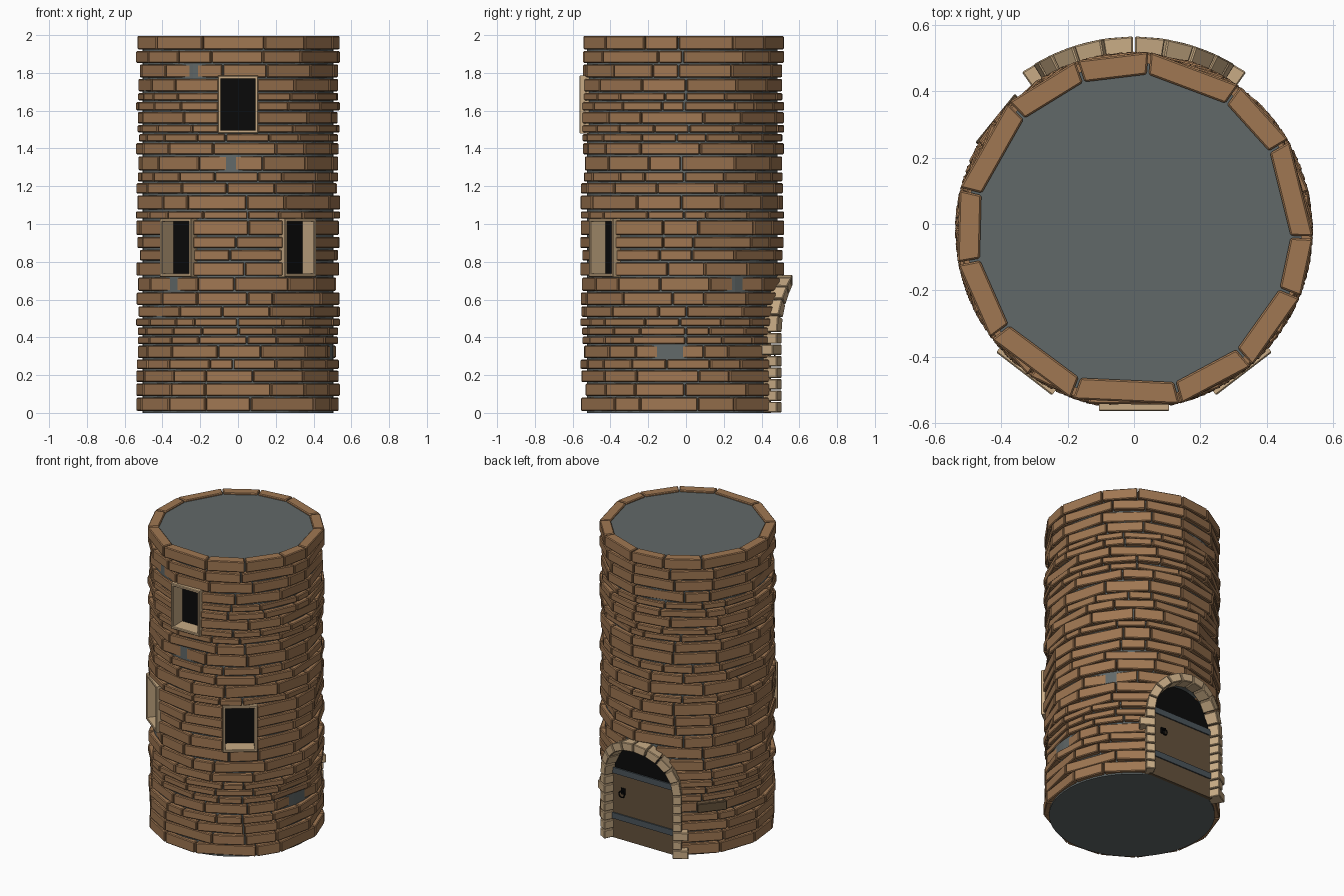
import bpy, bmesh, math, random
from mathutils import Matrix, Vector

random.seed(4)
if "Cube" in bpy.data.objects:
    bpy.data.objects.remove(bpy.data.objects["Cube"])

CY = -0.02                      # tower axis sits slightly forward
R = 0.54                        # outer radius of the brickwork
FRONT, BACK = -math.pi / 2, math.pi / 2


def material(name, rgb):
    m = bpy.data.materials.new(name)
    m.use_nodes = True
    m.diffuse_color = (*rgb, 1)
    bsdf = m.node_tree.nodes["Principled BSDF"]
    bsdf.inputs["Base Color"].default_value = (*rgb, 1)
    bsdf.inputs["Roughness"].default_value = 0.9
    return m


BRICK = material("brick brown", (0.35, 0.185, 0.085))
MORTAR = material("mortar grey", (0.12, 0.14, 0.14))
STONE = material("pale stone", (0.58, 0.41, 0.235))
WOOD = material("dark wood", (0.13, 0.085, 0.045))
IRON = material("iron grey", (0.07, 0.09, 0.105))
DARK = material("opening black", (0.003, 0.003, 0.003))


def finish(name, bm, mats, bevel=0):
    bmesh.ops.recalc_face_normals(bm, faces=bm.faces)
    me = bpy.data.meshes.new(name)
    bm.to_mesh(me)
    bm.free()
    for m in mats:
        me.materials.append(m)
    ob = bpy.data.objects.new(name, me)
    bpy.context.scene.collection.objects.link(ob)
    if bevel:
        mod = ob.modifiers.new("Bevel", "BEVEL")
        mod.width, mod.segments = bevel, 1
    return ob


def polar(a, r, z):
    return Vector((r * math.cos(a), CY + r * math.sin(a), z))


def prism(bm, near, far):
    """Solid between two matching loops of points."""
    a = [bm.verts.new(p) for p in near]
    b = [bm.verts.new(p) for p in far]
    faces = [bm.faces.new(a), bm.faces.new(b[::-1])]
    for i in range(len(a)):
        j = (i + 1) % len(a)
        faces.append(bm.faces.new((a[i], b[i], b[j], a[j])))
    return faces


def wall_block(bm, corners, r0, r1):
    """Block whose (angle, height) corners are wrapped on the wall."""
    prism(bm, [polar(a, r0, z) for a, z in corners], [polar(a, r1, z) for a, z in corners])


def box(bm, x0, x1, y0, y1, z0, z1):
    rect = [(x0, z0), (x1, z0), (x1, z1), (x0, z1)]
    return prism(bm, [(x, y0, z) for x, z in rect], [(x, y1, z) for x, z in rect])


# Windows: angle, bottom, top
WINDOWS = [(FRONT, 1.48, 1.785), (FRONT - 0.655, 0.72, 1.03), (FRONT + 0.655, 0.72, 1.03)]
ARCH_Z, ARCH_IN, ARCH_OUT = 0.425, 0.25, 0.305
WRAP = 0.56                     # radius at which the arch is wrapped


def blocked_arcs(z0, z1):
    zm = (z0 + z1) / 2
    arcs = [(a - 0.192, a + 0.192) for a, lo, hi in WINDOWS if lo < zm < hi]
    up = max(0, z0 * 0.6 + z1 * 0.4 - ARCH_Z)
    if up < 0.28:
        half = math.sqrt(0.28 ** 2 - up ** 2) / WRAP
        arcs.append((BACK - half, BACK + half))
    return sorted(arcs)


# Brick courses, heights from the top down in hundredths
heights = [8, 7.2, 7.7, 7.4, 4.8, 5.3, 6.9, 4.8, 4.8, 6.9, 8.5, 5.8, 6.4, 8.5, 4.8,
           8.7, 6.9, 6.6, 8, 8, 7.4, 6.4, 4.8, 4.8, 4.8, 7.4, 5.8, 6.9, 7.4, 8]
scale = 1.995 / sum(heights)
bm = bmesh.new()
top = 2.0
for row, h in enumerate(heights):
    z1, z0 = top - 0.004, top - h * scale + 0.005
    top -= h * scale
    rout = R if row == 0 else random.choice((R, R, 0.531))
    arcs = blocked_arcs(z0, z1)
    if arcs:
        ends = arcs[1:] + [(arcs[0][0] + math.tau, 0)]
        free = [(a[1], b[0]) for a, b in zip(arcs, ends)]
    else:
        start = math.radians(85) if row % 5 == 0 else random.uniform(0, 6)
        free = [(start, start + math.tau)]
    length = 0.255 if h > 6 else 0.2
    for a0, a1 in free:
        n = max(1, round((a1 - a0) * R / length))
        step = (a1 - a0) / n
        cuts = [a0] + [a0 + step * (i + random.uniform(-0.27, 0.27)) for i in range(1, n)] + [a1]
        for c0, c1 in zip(cuts, cuts[1:]):
            c0, c1 = c0 + 0.007, c1 - 0.007
            wall_block(bm, [(c0, z0), (c1, z0), (c1, z1), (c0, z1)], 0.472, rout)
finish("brick_courses", bm, [BRICK], 0.005)

# Mortar core with pockets for the door and windows
bm = bmesh.new()
bmesh.ops.create_cone(bm, cap_ends=True, segments=64, radius1=0.505, radius2=0.505, depth=1.985,
                      matrix=Matrix.Translation((0, CY, 0.9925)))
core = finish("mortar_core", bm, [MORTAR])


def arch_profile(half, bottom, n=16):
    pts = [(-half, bottom), (half, bottom)]
    return pts + [(half * math.cos(math.pi * i / n), ARCH_Z + half * math.sin(math.pi * i / n))
                  for i in range(n + 1)]


def window_matrix(angle):
    # local y points outward from the wall, local x runs along it
    return Matrix.Translation((0, CY, 0)) @ Matrix.Rotation(angle - BACK, 4, "Z")


bm = bmesh.new()
for angle, lo, hi in WINDOWS:
    faces = box(bm, -0.1, 0.1, 0.435, 0.7, lo + 0.005, hi - 0.005)
    verts = list({v for f in faces for v in f.verts})
    bmesh.ops.transform(bm, matrix=window_matrix(angle), verts=verts)
prof = arch_profile(0.26, -0.1)
prism(bm, [(x, 0.43, z) for x, z in prof], [(x, 0.7, z) for x, z in prof])
cutter = finish("opening_cutter", bm, [])
cutter.hide_render = True
cutter.hide_set(True)
cutter.display_type = "WIRE"
mod = core.modifiers.new("Openings", "BOOLEAN")
mod.operation, mod.solver, mod.object = "DIFFERENCE", "EXACT", cutter

# Window frames: a lined pocket with a black back
for name, (angle, lo, hi) in zip(("upper_window", "right_window", "left_window"), WINDOWS):
    bm = bmesh.new()
    loops = []
    for inset, y in ((0, 0.44), (0, 0.54), (0.004, 0.544), (0.014, 0.544), (0.017, 0.54), (0.017, 0.445)):
        w = 0.106 - inset
        loops.append([bm.verts.new(p) for p in ((-w, y, lo + inset), (w, y, lo + inset),
                                                (w, y, hi - inset), (-w, y, hi - inset))])
    for p, q in zip(loops, loops[1:]):
        for i in range(4):
            j = (i + 1) % 4
            bm.faces.new((p[i], p[j], q[j], q[i]))
    bm.faces.new(loops[0])
    bm.faces.new(loops[-1]).material_index = 1
    bmesh.ops.transform(bm, matrix=window_matrix(angle), verts=bm.verts)
    finish(name, bm, [STONE, DARK])

# Door surround: arch stones and jamb stones wrapped on the wall
bm = bmesh.new()
N = 10
for i in range(N):
    t0, t1 = math.pi * i / N + 0.012, math.pi * (i + 1) / N - 0.012
    ring = [(ARCH_IN, t0), (ARCH_OUT, t0), (ARCH_OUT, t1), (ARCH_IN, t1)]
    wall_block(bm, [(BACK - r * math.cos(t) / WRAP, ARCH_Z + r * math.sin(t)) for r, t in ring], 0.5, 0.585)
JAMBS = 7
for side in (1, -1):
    for i in range(JAMBS):
        z0, z1 = ARCH_Z * i / JAMBS + 0.003, ARCH_Z * (i + 1) / JAMBS - 0.003
        wide = (side, i) in ((1, 5), (-1, 0), (-1, 2))
        s0, s1 = ARCH_IN, ARCH_OUT + (0.04 if wide else 0)
        wall_block(bm, [(BACK - side * s / WRAP, z) for s, z in ((s0, z0), (s1, z0), (s1, z1), (s0, z1))],
                   0.5, 0.585)
finish("door_surround", bm, [STONE], 0.004)

# Door leaf, with a black opening above the upper strap
bm = bmesh.new()
box(bm, -0.245, 0.245, 0.425, 0.45, 0, 0.46)
finish("door_leaf", bm, [WOOD])
bm = bmesh.new()
prof = [(x, max(z, 0.46)) for x, z in arch_profile(0.255, 0.46)[3:-1]]
prism(bm, [(x, 0.425, z) for x, z in prof], [(x, 0.448, z) for x, z in prof])
finish("door_opening", bm, [DARK])

# Iron straps and ring handle
bm = bmesh.new()
for z in (0.13, 0.435):
    box(bm, -0.245, 0.245, 0.449, 0.458, z, z + 0.04)
finish("door_straps", bm, [IRON])
bm = bmesh.new()
box(bm, 0.135, 0.165, 0.449, 0.458, 0.31, 0.35)
box(bm, 0.145, 0.155, 0.457, 0.475, 0.33, 0.34)
finish("handle_plate", bm, [DARK])
bpy.ops.mesh.primitive_torus_add(major_radius=0.02, minor_radius=0.004, major_segments=16, minor_segments=6,
                                 location=(0.15, 0.47, 0.315), rotation=(math.pi / 2, 0, 0))
ring = bpy.context.object
ring.name = "handle_ring"
ring.data.materials.append(DARK)

# Dark plank set in the wall beside the door
bm = bmesh.new()
a0, a1 = math.radians(131), math.radians(151)
wall_block(bm, [(a0, 0.295), (a1, 0.295), (a1, 0.355), (a0, 0.355)], 0.5, 0.547)
finish("wall_plank", bm, [WOOD], 0.004)
